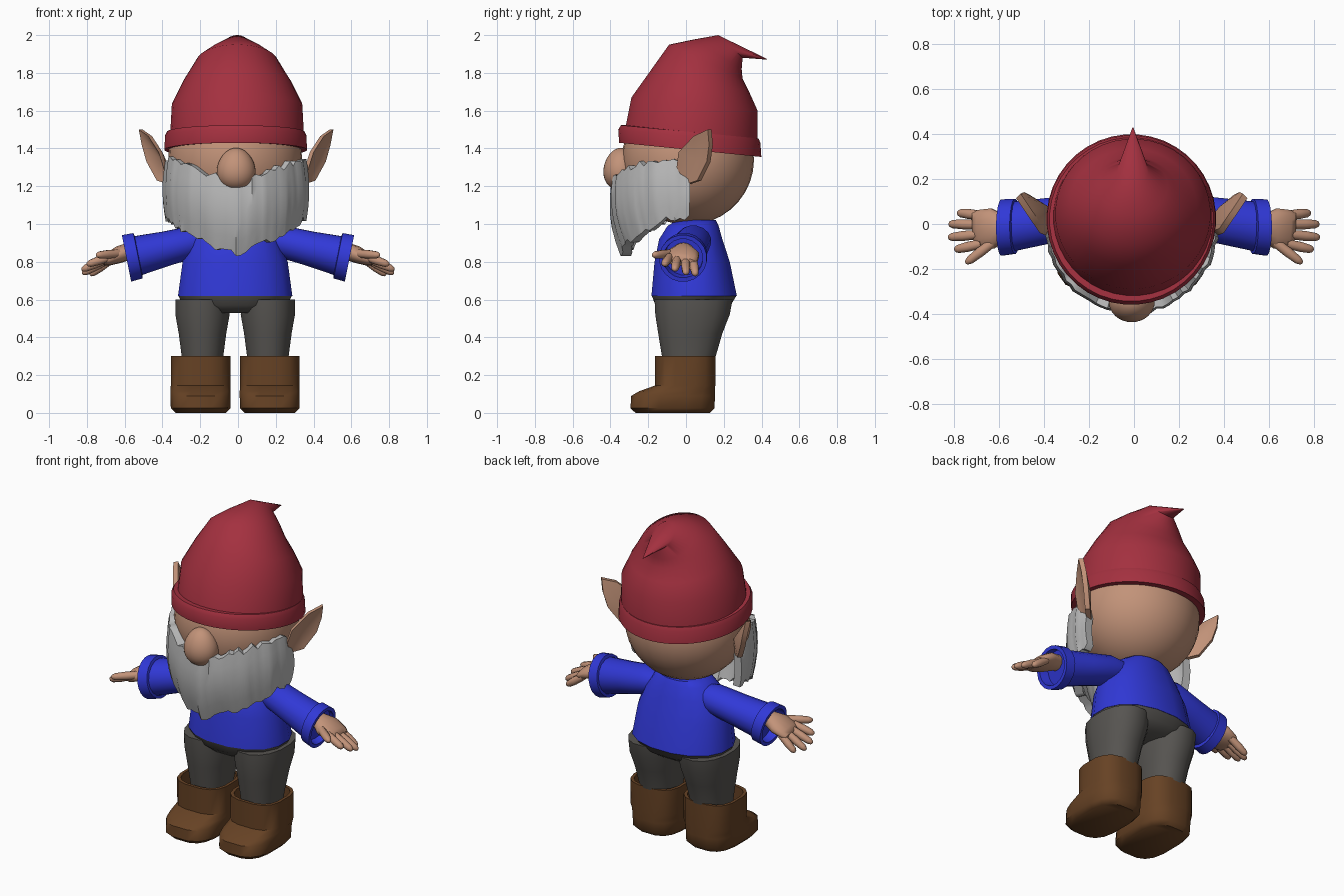
import bpy, bmesh, math, random
from mathutils import Vector

random.seed(4)
default = bpy.data.objects.get("Cube")
if default:
    bpy.data.objects.remove(default, do_unlink=True)

CX = -0.015  # centre line of the body


def material(name, rgb):
    m = bpy.data.materials.new(name)
    m.use_nodes = True
    m.diffuse_color = (*rgb, 1)
    bsdf = m.node_tree.nodes["Principled BSDF"]
    bsdf.inputs["Base Color"].default_value = (*rgb, 1)
    bsdf.inputs["Roughness"].default_value = 0.8
    return m


RED = material("hat red", (0.37, 0.03, 0.05))
BLUE = material("shirt blue", (0.03, 0.04, 0.68))
SKIN = material("skin", (0.54, 0.29, 0.19))
GREY = material("trouser grey", (0.095, 0.09, 0.083))
BROWN = material("boot brown", (0.135, 0.055, 0.018))
WHITE = material("beard white", (0.5, 0.5, 0.5))


def finish(name, bm, mat, angle=40):
    """Turn a bmesh into a smooth-shaded object with sharp creases kept."""
    bmesh.ops.remove_doubles(bm, verts=bm.verts, dist=0.0005)
    bmesh.ops.recalc_face_normals(bm, faces=bm.faces)
    for f in bm.faces:
        f.smooth = True
    for e in bm.edges:
        e.smooth = len(e.link_faces) == 2 and e.calc_face_angle(0) < math.radians(angle)
    mesh = bpy.data.meshes.new(name)
    bm.to_mesh(mesh)
    bm.free()
    mesh.materials.append(mat)
    ob = bpy.data.objects.new(name, mesh)
    bpy.context.collection.objects.link(ob)
    return ob


def loft(name, rings, mat, angle=40):
    """Skin a list of point rings and cap both ends."""
    bm = bmesh.new()
    rows = [[bm.verts.new(p) for p in r] for r in rings]
    n = len(rows[0])
    for a, b in zip(rows, rows[1:]):
        for i in range(n):
            j = (i + 1) % n
            bm.faces.new((a[i], a[j], b[j], b[i]))
    bm.faces.new(rows[0])
    bm.faces.new(rows[-1])
    return finish(name, bm, mat, angle)


def ring(c, u, v, n, power=1.0):
    """Ellipse, or a boxier oval when power < 1, spanned by u and v."""
    pts = []
    for i in range(n):
        t = math.tau * (i + 0.5) / n
        co, si = math.cos(t), math.sin(t)
        pts.append(Vector(c) + Vector(u) * math.copysign(abs(co) ** power, co)
                   + Vector(v) * math.copysign(abs(si) ** power, si))
    return pts


def slices(spec, x, n, power=1.0):
    """Rings given as front y, front z, back y, back z, half width."""
    return [ring((x, (fy + by) / 2, (fz + bz) / 2), (w, 0, 0),
                 (0, (by - fy) / 2, (bz - fz) / 2), n, power)
            for fy, fz, by, bz, w in spec]


def level(spec, x, n, power=1.0):
    """Level rings given as z, front y, back y, half width."""
    return slices([(f, z, b, z, w) for z, f, b, w in spec], x, n, power)


def tube(name, spec, mat, n, s, angle=40):
    """Rings along a path: x, y, z, depth radius, height radius; s mirrors x."""
    pts = [Vector((s * p[0], p[1], p[2])) for p in spec]
    d = (pts[-1] - pts[0]).normalized()
    side = d.cross(Vector((0, 0, 1))).normalized()
    up = side.cross(d)
    return loft(name, [ring(c, side * p[3], up * p[4], n)
                       for c, p in zip(pts, spec)], mat, angle)


def ball(name, centre, size, mat, taper=0.0):
    bm = bmesh.new()
    bmesh.ops.create_uvsphere(bm, u_segments=32, v_segments=18, radius=1)
    for v in bm.verts:
        k = 1 - taper * v.co.z
        v.co = Vector(centre) + Vector((v.co.x * size[0] * k, v.co.y * size[1] * k,
                                        v.co.z * size[2]))
    return finish(name, bm, mat)


# Head and nose
ball("head", (CX, 0.01, 1.34), (0.355, 0.35, 0.345), SKIN)
ball("nose", (-0.01, -0.345, 1.29), (0.102, 0.092, 0.113), SKIN, 0.12)

# Hat: tilted rolled brim, then a cone folding back into a small tip
loft("hat_brim", slices([
    (-0.32, 1.43, 0.36, 1.36, 0.34), (-0.355, 1.43, 0.40, 1.355, 0.378),
    (-0.36, 1.50, 0.395, 1.43, 0.376), (-0.345, 1.523, 0.385, 1.453, 0.365),
    (-0.30, 1.523, 0.35, 1.453, 0.33)], -0.012, 40), RED)
loft("hat", slices([
    (-0.33, 1.47, 0.38, 1.41, 0.357), (-0.29, 1.67, 0.38, 1.60, 0.346),
    (-0.19, 1.81, 0.335, 1.70, 0.285), (-0.09, 1.95, 0.30, 1.77, 0.215),
    (0.04, 1.977, 0.295, 1.82, 0.155), (0.17, 2.0, 0.30, 1.88, 0.07),
    (0.429, 1.874, 0.431, 1.87, 0.002)], -0.005, 40), RED, 50)

# Beard: curved shell with ragged upper and lower edges
columns = []
for i in range(45):
    t = math.radians(-93 + 186 * i / 44)
    a = abs(math.sin(t))
    end = max(0, abs(t) - 1.4)
    top = 1.23 + 0.12 * a ** 1.3 - 0.4 * end + random.uniform(-0.018, 0.018)
    low = 0.84 + 0.19 * a ** 1.4 + random.uniform(-0.02, 0.022)
    lump = 1 + random.uniform(-0.015, 0.015)

    def spot(k, scale):
        bulge = (0.97 + 0.04 * math.sin(math.pi * k)) * lump * scale
        drop = 0.05 * (1 - k) ** 2 * math.cos(t)
        return Vector((-0.01 + 0.385 * bulge * math.sin(t),
                       drop - 0.405 * bulge * math.cos(t), low + (top - low) * k))

    columns.append([spot(k / 5, 1) for k in range(6)]
                   + [spot(k / 5, 0.87) for k in range(5, -1, -1)])
loft("beard", columns, WHITE, 45)

# Shirt and seat of the trousers
loft("shirt", level([
    (0.62, -0.187, 0.273, 0.308), (0.80, -0.17, 0.235, 0.283),
    (0.92, -0.145, 0.195, 0.235), (0.99, -0.10, 0.175, 0.18),
    (1.02, -0.05, 0.16, 0.13)], CX, 16, 0.9), BLUE)
loft("trouser_seat", level([
    (0.53, -0.12, 0.18, 0.20), (0.57, -0.165, 0.24, 0.28),
    (0.62, -0.185, 0.271, 0.306)], CX, 16, 0.9), GREY)


def ear(name, s):
    """Pointed cupped leaf, thickened on the head side."""
    rim = [(0.36, 0.0, 1.21), (0.385, -0.05, 1.30), (0.41, -0.04, 1.38),
           (0.465, 0.04, 1.465), (0.515, 0.115, 1.50), (0.50, 0.122, 1.42),
           (0.475, 0.11, 1.33), (0.42, 0.06, 1.23)]
    bm = bmesh.new()
    back = Vector((-0.02 * s, 0.02, 0))
    mid = Vector((0.41 * s, 0.05, 1.34))
    outer = [Vector((s * x - 0.01, y, z)) for x, y, z in rim]
    inner = [p.lerp(mid, 0.22) for p in outer]
    rows = [[bm.verts.new(p) for p in r]
            for r in (outer, inner, [p + back for p in outer])]
    n = len(rim)
    cup = bm.verts.new(mid)
    rear = bm.verts.new(mid + back * 1.4)
    for i in range(n):
        j = (i + 1) % n
        for a, b in ((rows[0], rows[1]), (rows[0], rows[2])):
            bm.faces.new((a[i], a[j], b[j], b[i]))
        bm.faces.new((rows[1][i], rows[1][j], cup))
        bm.faces.new((rows[2][i], rows[2][j], rear))
    finish(name, bm, SKIN)


# Paired parts
for side, s in (("left", 1), ("right", -1)):
    ear(side + "_ear", s)

    # Leg and hollow boot
    loft(side + "_leg", level([
        (0.18, -0.11, 0.13, 0.10), (0.30, -0.13, 0.16, 0.112),
        (0.42, -0.15, 0.195, 0.128), (0.52, -0.166, 0.235, 0.146),
        (0.60, -0.17, 0.25, 0.145)], CX + s * 0.158 + s * 0.015, 16, 0.9), GREY)
    loft(side + "_boot", level([
        (0.0, -0.27, 0.13, 0.135), (0.025, -0.297, 0.153, 0.16),
        (0.09, -0.293, 0.157, 0.161), (0.115, -0.25, 0.157, 0.161),
        (0.145, -0.165, 0.157, 0.16), (0.30, -0.167, 0.157, 0.16),
        (0.30, -0.148, 0.14, 0.142), (0.20, -0.148, 0.14, 0.142)],
        CX + s * 0.183, 16, 0.68), BROWN, 45)

    # Sleeve flaring into a hollow cuff
    tube(side + "_sleeve", [
        (0.13, 0.05, 0.925, 0.07, 0.06), (0.22, 0.04, 0.91, 0.095, 0.085),
        (0.38, 0.015, 0.87, 0.103, 0.093), (0.55, -0.012, 0.828, 0.112, 0.108)],
        BLUE, 16, s)
    tube(side + "_cuff", [
        (0.525, -0.01, 0.833, 0.10, 0.10), (0.53, -0.01, 0.832, 0.124, 0.124),
        (0.59, -0.016, 0.818, 0.127, 0.127), (0.59, -0.016, 0.818, 0.105, 0.105),
        (0.535, -0.01, 0.831, 0.10, 0.10)], BLUE, 20, s)

    # Hand with four fingers and a thumb
    tube(side + "_palm", [
        (0.50, -0.01, 0.87, 0.045, 0.04), (0.58, -0.015, 0.855, 0.06, 0.045),
        (0.63, -0.02, 0.838, 0.092, 0.045), (0.69, -0.025, 0.812, 0.09, 0.034),
        (0.715, -0.025, 0.80, 0.075, 0.02)], SKIN, 14, s, 60)
    fingers = {
        "index": ((0.68, -0.088, 0.825), (0.80, -0.115, 0.785)),
        "middle": ((0.69, -0.046, 0.815), (0.828, -0.06, 0.757)),
        "ring": ((0.69, -0.003, 0.808), (0.825, 0.0, 0.737)),
        "little": ((0.68, 0.038, 0.805), (0.785, 0.05, 0.73)),
        "thumb": ((0.62, -0.075, 0.845), (0.75, -0.175, 0.835))}
    for label, (root, tip) in fingers.items():
        a, b = Vector(root), Vector(tip)
        tube(f"{side}_{label}_finger", [
            (*a.lerp(b, k), r, r) for k, r in
            ((0, 0.022), (0.5, 0.024), (0.85, 0.02), (0.97, 0.012), (1, 0.004))],
            SKIN, 8, s, 60)
